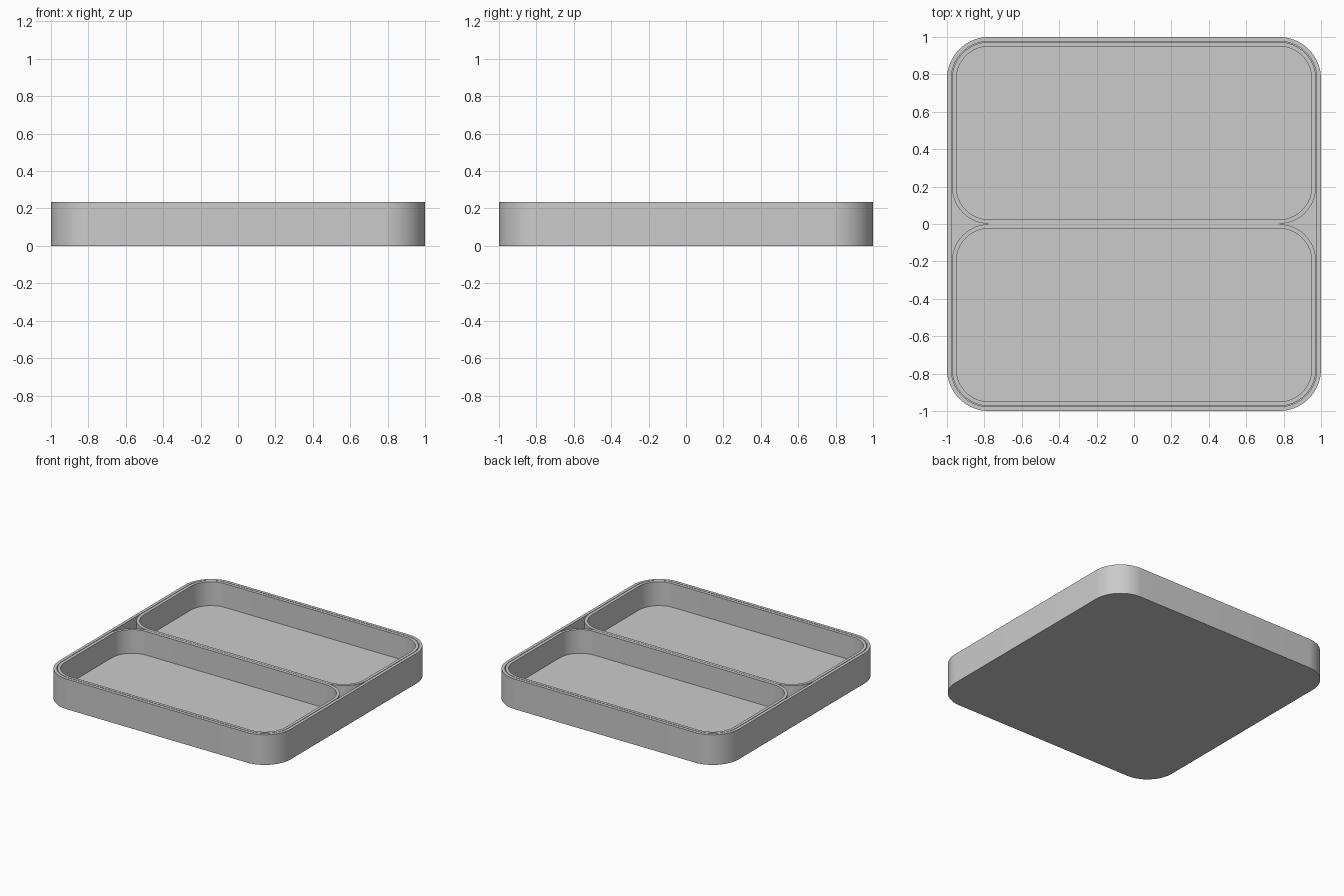
import bpy
import bmesh
from math import cos, sin, pi

if "Cube" in bpy.data.objects:
    bpy.data.objects.remove(bpy.data.objects["Cube"], do_unlink=True)

grey = bpy.data.materials.new("light grey")
grey.use_nodes = True
grey.diffuse_color = (0.6, 0.6, 0.6, 1)
grey.node_tree.nodes["Principled BSDF"].inputs["Base Color"].default_value = grey.diffuse_color

HEIGHT = 0.235
WALL = 0.023
STEPS = 16


def rounded_ring(bm, half_x, half_y, radius, z):
    """Vertices of a rounded rectangle, counter-clockwise."""
    ring = []
    for corner, (sx, sy) in enumerate([(1, 1), (-1, 1), (-1, -1), (1, -1)]):
        for i in range(STEPS + 1):
            a = (corner + i / STEPS) * pi / 2
            ring.append(bm.verts.new((sx * (half_x - radius) + radius * cos(a),
                                      sy * (half_y - radius) + radius * sin(a), z)))
    return ring


def make_tray(name, half_x, half_y, radius, bottom, floor, centre_y=0):
    """Open tray: outer wall, flat rim, inner wall and a closed floor."""
    bm = bmesh.new()
    rings = [rounded_ring(bm, half_x - inset, half_y - inset, radius - inset, z)
             for inset, z in [(0, bottom), (0, HEIGHT), (WALL, HEIGHT), (WALL, floor)]]
    for low, high in zip(rings, rings[1:]):
        for i in range(len(low)):
            j = (i + 1) % len(low)
            bm.faces.new((low[i], low[j], high[j], high[i]))
    bm.faces.new(rings[0][::-1])
    bm.faces.new(rings[-1])
    mesh = bpy.data.meshes.new(name)
    bm.to_mesh(mesh)
    bm.free()
    mesh.materials.append(grey)
    tray = bpy.data.objects.new(name, mesh)
    tray.location.y = centre_y
    bpy.context.collection.objects.link(tray)
    bpy.ops.object.select_all(action="DESELECT")
    tray.select_set(True)
    bpy.context.view_layer.objects.active = tray
    bpy.ops.object.shade_smooth_by_angle(angle=pi / 6)


# Square outer tray
make_tray("outer_tray", 1, 1, 0.225, 0, WALL)

# Two matching inserts side by side
for name, side in [("front_insert", -1), ("back_insert", 1)]:
    make_tray(name, 0.973, 0.486, 0.198, 0.025, 0.05, side * 0.487)
